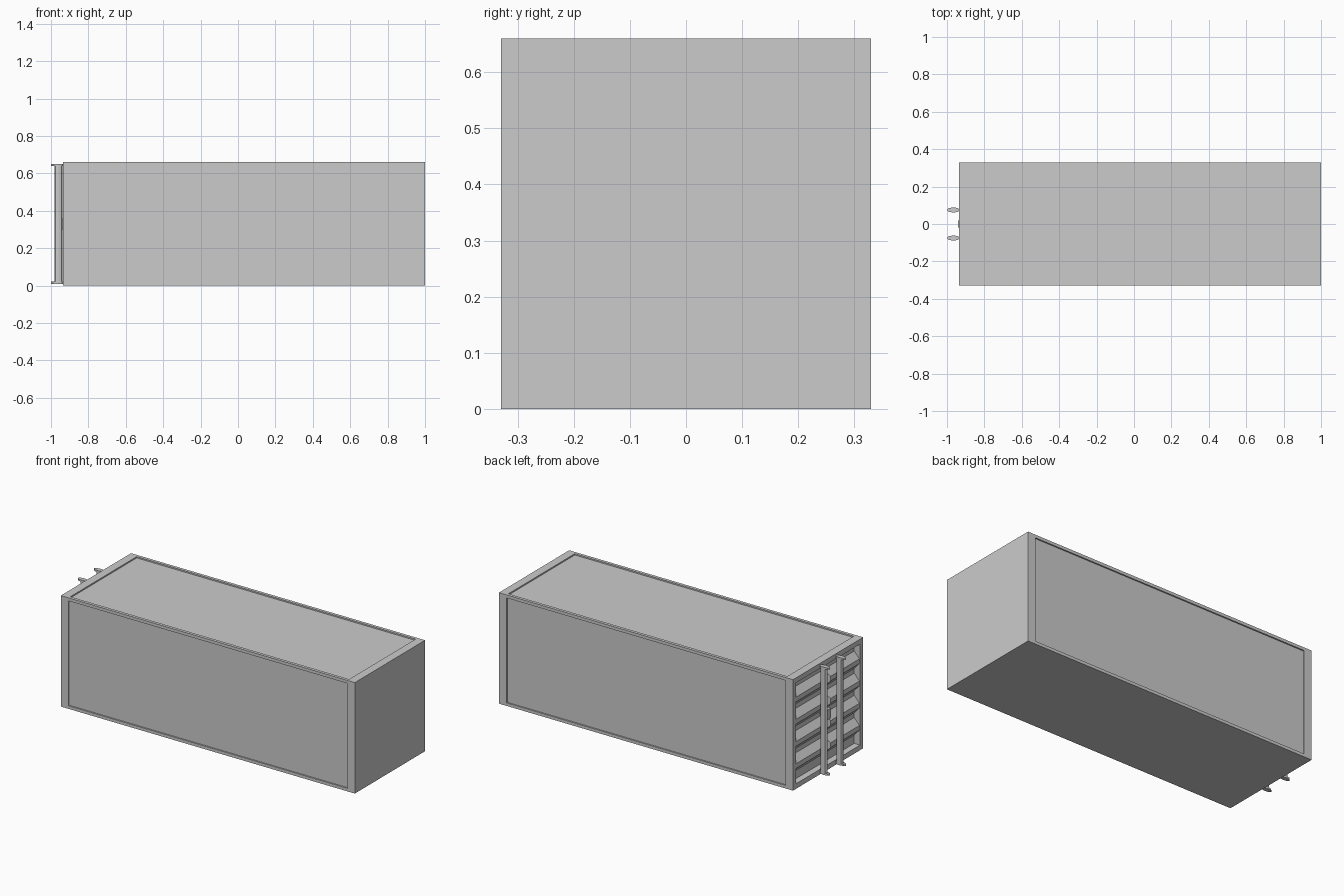
import bpy, bmesh, math
from mathutils import Vector, Matrix

if "Cube" in bpy.data.objects:
    bpy.data.objects.remove(bpy.data.objects["Cube"])

X0, X1, W, H = -0.935, 1.0, 0.33, 0.66
BACK = -0.897          # recessed door plane


def finish(bm, name):
    bmesh.ops.recalc_face_normals(bm, faces=bm.faces[:])
    me = bpy.data.meshes.new(name)
    bm.to_mesh(me)
    bm.free()
    ob = bpy.data.objects.new(name, me)
    bpy.context.collection.objects.link(ob)
    return ob


def box(name, lo, hi):
    lo, hi = Vector(lo), Vector(hi)
    bm = bmesh.new()
    bmesh.ops.create_cube(bm, size=1)
    for v in bm.verts:
        v.co = (lo + hi) / 2 + v.co * (hi - lo)
    return finish(bm, name)


def post(name, x, y, z0, z1, rx, ry, sides):
    bm = bmesh.new()
    mat = (Matrix.Translation((x, y, (z0 + z1) / 2))
           @ Matrix.Diagonal((rx, ry, z1 - z0, 1)))
    bmesh.ops.create_cone(bm, cap_ends=True, segments=sides, radius1=1,
                          radius2=1, depth=1, matrix=mat)
    return finish(bm, name)


def recess(bm, normal, margins, depth):
    """Sink a rectangular panel into the face pointing along normal."""
    n = Vector(normal)
    f = next(f for f in bm.faces if f.normal.dot(n) > 0.99)
    c = f.calc_center_median()
    corners = [v.co.copy() for v in f.verts]
    inner = []
    for p in corners:
        d = p - c
        inner.append(Vector(p[i] - math.copysign(margins[i], d[i])
                            if abs(d[i]) > 1e-6 else p[i] for i in range(3)))
    for offset in (0, depth):
        bmesh.ops.inset_individual(bm, faces=[f], thickness=0.001)
        for v in f.verts:
            target = min(inner, key=lambda q: (q - v.co).length)
            v.co = target - n * offset


# Container shell with sunken sides, roof and door opening
bm = bmesh.new()
bmesh.ops.create_cube(bm, size=1)
for v in bm.verts:
    v.co = Vector(((X0 + X1) / 2 + v.co.x * (X1 - X0),
                   v.co.y * 2 * W, (v.co.z + 0.5) * H))
bm.normal_update()
recess(bm, (0, -1, 0), (0.05, 0, 0.018), 0.008)
recess(bm, (0, 1, 0), (0.05, 0, 0.018), 0.008)
recess(bm, (0, 0, 1), (0.05, 0.018, 0), 0.008)
recess(bm, (-1, 0, 0), (0, 0.03, 0.03), BACK - X0)
finish(bm, "container_shell")


def rib(name, z, side):
    """Door corrugation: sloped above and below, tapered at the door seam."""
    bm = bmesh.new()
    rings = []
    for x, y_in, hz in ((BACK, 0.006, 0.052), (X0 + 0.004, 0.03, 0.014)):
        rings.append([bm.verts.new((x, side * y, z + dz)) for y, dz in
                      ((y_in, -hz), (0.30, -hz), (0.30, hz), (y_in, hz))])
    a, b = rings
    bm.faces.new(b)
    bm.faces.new(a[::-1])
    for i in range(4):
        j = (i + 1) % 4
        bm.faces.new((a[i], a[j], b[j], b[i]))
    finish(bm, name)


# Door leaves and locking hardware
for side, label in ((1, "left"), (-1, "right")):
    for k in range(4):
        rib(f"{label}_door_rib_{k + 1}", 0.132 + k * 0.132, side)
    y = side * 0.075
    post(f"{label}_lock_rod", -0.96, y, 0.012, 0.648, 0.022, 0.014, 8)
    for z, end in ((0.010, "bottom"), (0.640, "top")):
        post(f"{label}_{end}_rod_bracket", -0.966, y, z, z + 0.011,
             0.034, 0.014, 8)

# Latch at the door seam
box("door_latch", (-0.941, -0.02, 0.30), (BACK, 0.02, 0.36))
